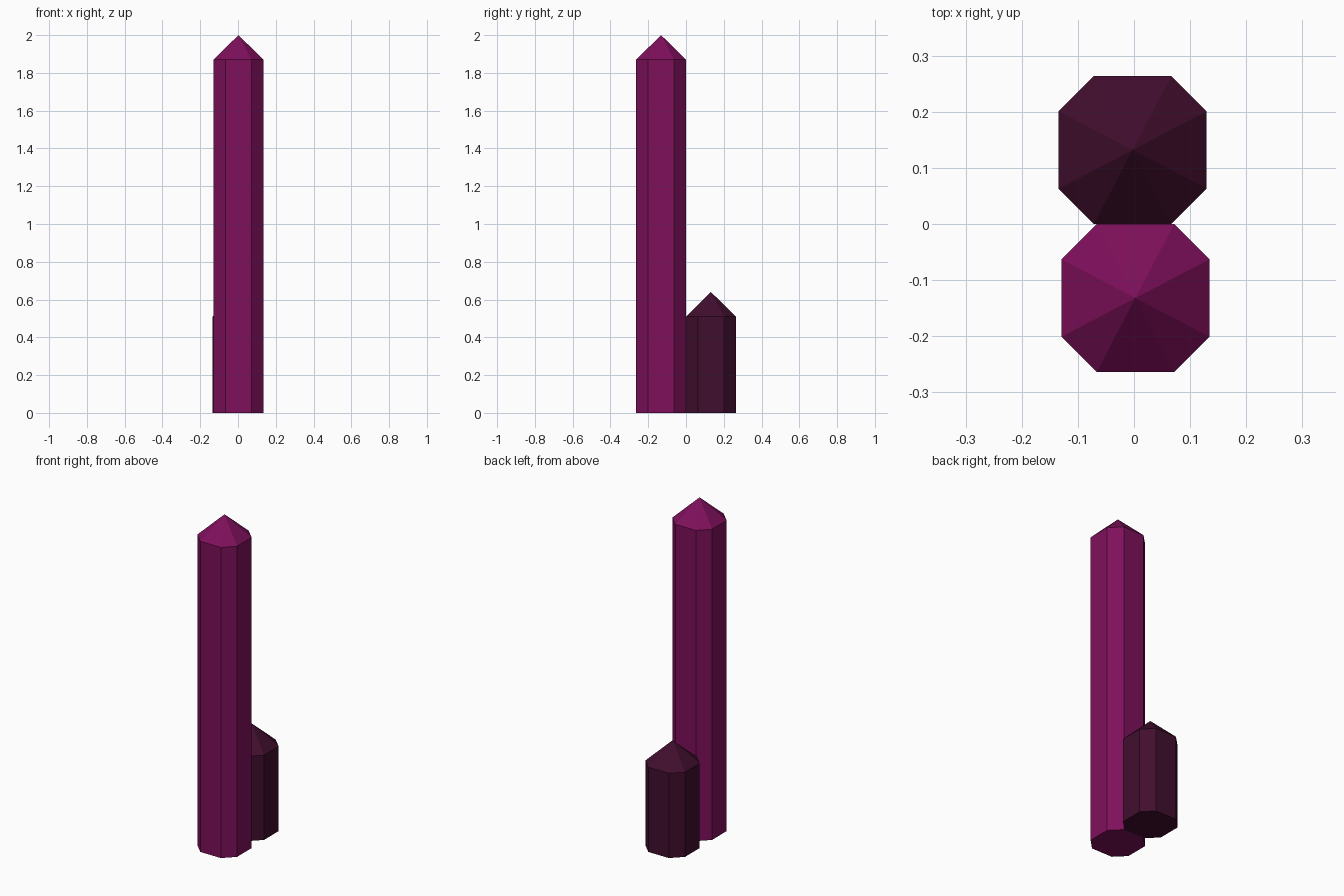
import bpy
import bmesh

cube = bpy.data.objects.get("Cube")
if cube:
    bpy.data.objects.remove(cube, do_unlink=True)

HALF_WIDTH = 0.132   # centre to each main side
HALF_SIDE = 0.069    # half the length of a main side


def make_material(name, rgb):
    mat = bpy.data.materials.new(name)
    mat.use_nodes = True
    mat.diffuse_color = (*rgb, 1)
    mat.node_tree.nodes["Principled BSDF"].inputs["Base Color"].default_value = (*rgb, 1)
    return mat


def make_crystal(name, x, y, shoulder, tip, mat):
    """Eight-sided prism with a pointed cap and a flat base."""
    w, s = HALF_WIDTH, HALF_SIDE
    outline = [(w, -s), (w, s), (s, w), (-s, w), (-w, s), (-w, -s), (-s, -w), (s, -w)]
    bm = bmesh.new()
    base = [bm.verts.new((px, py, 0)) for px, py in outline]
    top = [bm.verts.new((px, py, shoulder)) for px, py in outline]
    apex = bm.verts.new((0, 0, tip))
    bm.faces.new(base[::-1])
    for i in range(8):
        j = (i + 1) % 8
        bm.faces.new((base[i], base[j], top[j], top[i]))
        bm.faces.new((top[i], top[j], apex))
    mesh = bpy.data.meshes.new(name)
    bm.to_mesh(mesh)
    bm.free()
    mesh.materials.append(mat)
    obj = bpy.data.objects.new(name, mesh)
    obj.location = (x, y, 0)
    bpy.context.collection.objects.link(obj)
    return obj


magenta = make_material("deep magenta", (0.21, 0.005, 0.105))
plum = make_material("dark plum", (0.053, 0.0045, 0.027))

# Tall crystal in front, short crystal behind
make_crystal("tall_crystal", 0.0025, -0.132, 1.87, 2.0, magenta)
make_crystal("short_crystal", -0.0025, 0.132, 0.51, 0.64, plum)
